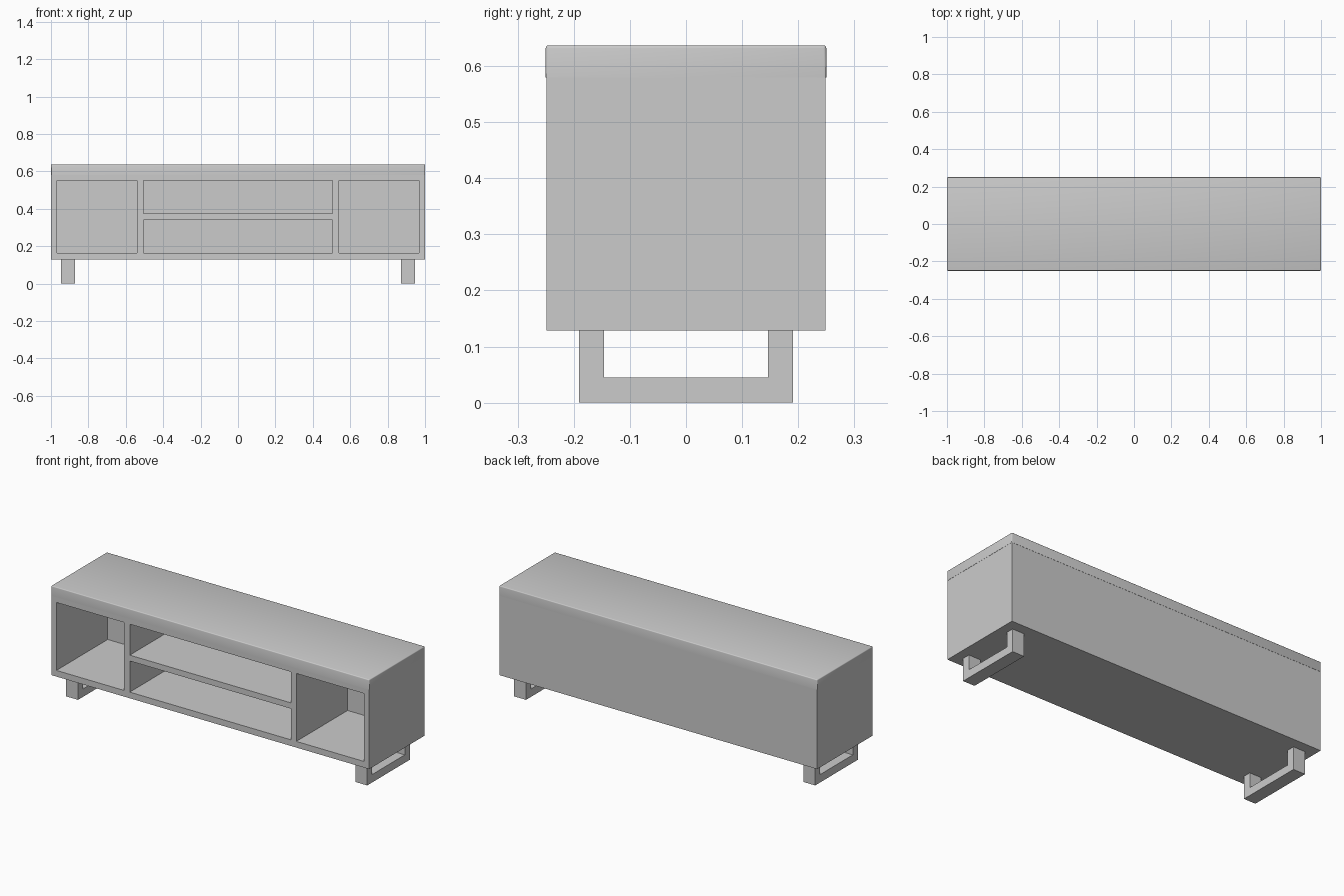
import bpy, bmesh
from mathutils import Vector

if "Cube" in bpy.data.objects:
    bpy.data.objects.remove(bpy.data.objects["Cube"])


def finish(name, bm):
    bmesh.ops.recalc_face_normals(bm, faces=bm.faces)
    me = bpy.data.meshes.new(name)
    bm.to_mesh(me)
    bm.free()
    ob = bpy.data.objects.new(name, me)
    bpy.context.collection.objects.link(ob)
    return ob


def add_box(bm, lo, hi):
    lo, hi = Vector(lo), Vector(hi)
    verts = bmesh.ops.create_cube(bm, size=1)["verts"]
    for v in verts:
        v.co = Vector((lo[i] + (v.co[i] + 0.5) * (hi[i] - lo[i]) for i in range(3)))


# cabinet body: one gridded block with open compartments pushed in from the front
FRONT, BACK, DEPTH = -0.249, 0.249, 0.46
xs = [-0.999, -0.967, -0.541, -0.506, 0.506, 0.541, 0.967, 0.999]
zs = [0.129, 0.164, 0.341, 0.374, 0.55, 0.58]
bm = bmesh.new()
grid = [[bm.verts.new((x, FRONT, z)) for z in zs] for x in xs]
cell = {}
for i in range(len(xs) - 1):
    for j in range(len(zs) - 1):
        cell[i, j] = bm.faces.new((grid[i][j], grid[i + 1][j],
                                   grid[i + 1][j + 1], grid[i][j + 1]))
openings = [[cell[1, j] for j in (1, 2, 3)], [cell[5, j] for j in (1, 2, 3)],
            [cell[3, 1]], [cell[3, 3]]]
rims = [e for faces in openings for e in {e for f in faces for e in f.edges}
        if sum(f in faces for f in e.link_faces) == 1]

# outer shell: sides, top, bottom and back
border = [e for e in bm.edges if e.is_boundary]
ext = bmesh.ops.extrude_edge_only(bm, edges=border)["geom"]
for v in (g for g in ext if isinstance(g, bmesh.types.BMVert)):
    v.co.y = BACK
bmesh.ops.holes_fill(bm, edges=[e for e in bm.edges if e.is_boundary], sides=0)

# compartments
bmesh.ops.recalc_face_normals(bm, faces=bm.faces)
for faces in openings:
    ext = bmesh.ops.extrude_face_region(bm, geom=faces)["geom"]
    for v in (g for g in ext if isinstance(g, bmesh.types.BMVert)):
        v.co.y = FRONT + DEPTH
    bmesh.ops.delete(bm, geom=[f for f in faces if f.is_valid], context="FACES_ONLY")
finish("cabinet_body", bm)

# top board with softly rounded upper edges
bm = bmesh.new()
add_box(bm, (-1, -0.25, 0.58), (1, 0.25, 0.637))
upper = [e for e in bm.edges if max(v.co.z for v in e.verts) > 0.63]
bmesh.ops.bevel(bm, geom=upper, offset=0.005, segments=3, profile=0.5,
                affect="EDGES", clamp_overlap=True)
top = finish("top_board", bm)
bpy.context.view_layer.objects.active = top
top.select_set(True)
bpy.ops.object.shade_smooth_by_angle()

# U-shaped sled legs: profile in y/z, extruded along x
profile = [(-0.191, 0.129), (-0.191, 0), (-0.146, 0), (0.146, 0), (0.191, 0),
           (0.191, 0.129), (0.146, 0.129), (0.146, 0.045),
           (-0.146, 0.045), (-0.146, 0.129)]
for side, name in ((-1, "left_leg"), (1, "right_leg")):
    bm = bmesh.new()
    face = bm.faces.new([bm.verts.new((side * 0.909 - 0.037, y, z)) for y, z in profile])
    ext = bmesh.ops.extrude_face_region(bm, geom=[face])["geom"]
    bmesh.ops.translate(bm, vec=(0.074, 0, 0),
                        verts=[g for g in ext if isinstance(g, bmesh.types.BMVert)])
    finish(name, bm)
